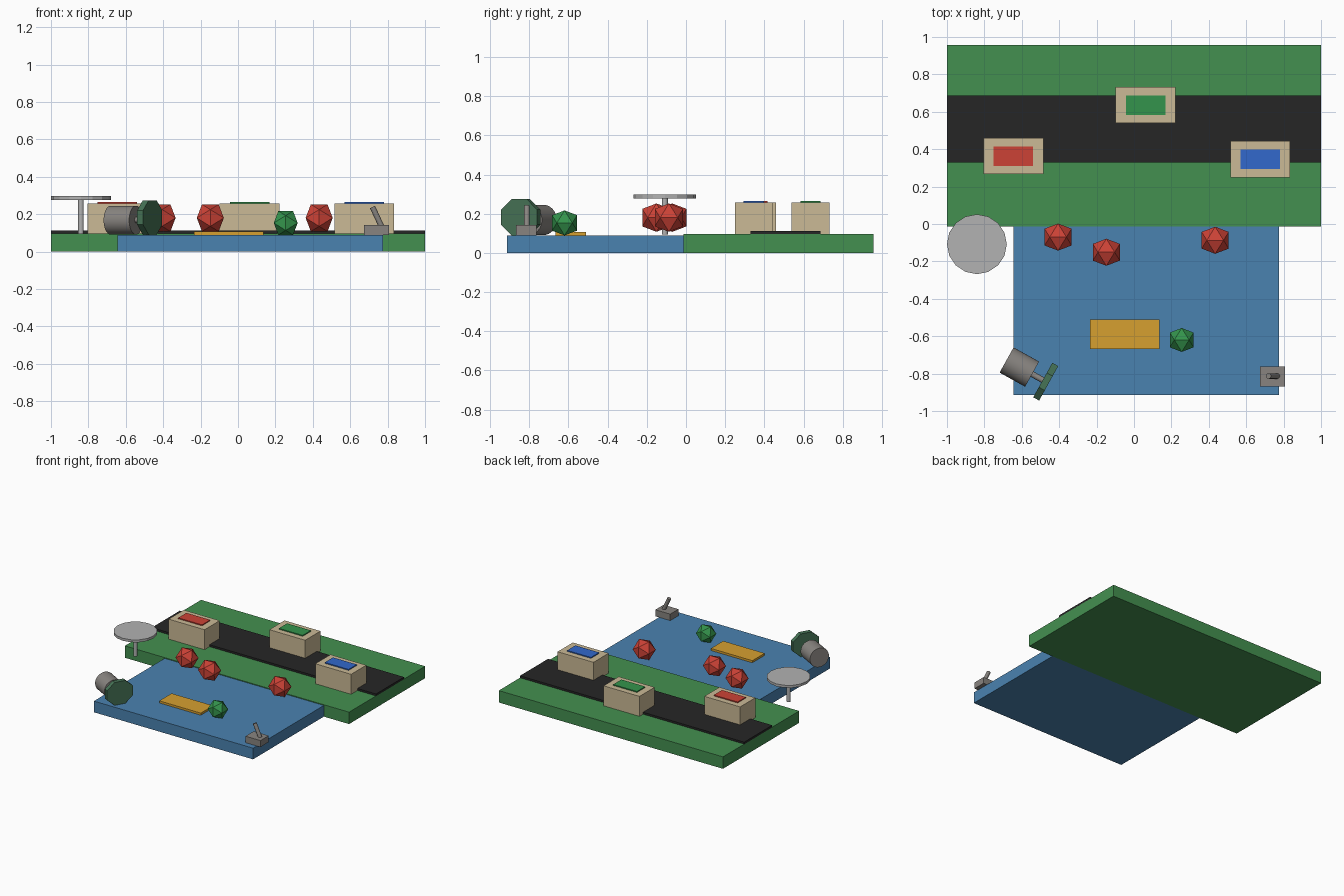
import bpy, bmesh
from math import radians, cos, sin, pi, sqrt
from mathutils import Matrix, Vector

if "Cube" in bpy.data.objects:
    bpy.data.objects.remove(bpy.data.objects["Cube"])


def material(name, rgb):
    m = bpy.data.materials.new(name)
    lin = [((c / 255 + 0.055) / 1.055) ** 2.4 for c in rgb]
    m.diffuse_color = (*lin, 1)
    m.use_nodes = True
    m.node_tree.nodes["Principled BSDF"].inputs["Base Color"].default_value = m.diffuse_color
    return m


GREEN = material("grass", (68, 144, 80))
BLUE = material("water", (74, 130, 176))
BLACK = material("asphalt", (38, 38, 38))
TAN = material("tan", (203, 186, 150))
RED = material("red", (204, 66, 54))
LEAF = material("leaf_green", (52, 148, 76))
ROYAL = material("royal_blue", (50, 104, 204))
GOLD = material("gold", (214, 160, 48))
WHEEL = material("wheel_green", (70, 115, 86))
LIGHT = material("light_grey", (178, 178, 178))
STEEL = material("steel", (136, 132, 128))


def finish(name, bm, mat, smooth=False):
    bmesh.ops.recalc_face_normals(bm, faces=bm.faces)
    me = bpy.data.meshes.new(name)
    bm.to_mesh(me)
    bm.free()
    me.materials.append(mat)
    ob = bpy.data.objects.new(name, me)
    bpy.context.collection.objects.link(ob)
    if smooth:
        bpy.context.view_layer.objects.active = ob
        ob.select_set(True)
        bpy.ops.object.shade_smooth_by_angle(angle=radians(35))
        ob.select_set(False)
    return ob


def box(name, x, y, z, mat):
    bm = bmesh.new()
    bmesh.ops.create_cube(bm, size=1)
    for v in bm.verts:
        v.co = [(a + b) / 2 + c * (b - a) for (a, b), c in zip((x, y, z), v.co)]
    return finish(name, bm, mat)


def rod(name, start, end, radius, sides, mat, turn=0, widen=1, smooth=False):
    # cylinder between two points
    a, b = Vector(start), Vector(end)
    d = b - a
    bm = bmesh.new()
    bmesh.ops.create_cone(bm, cap_ends=True, segments=sides,
                          radius1=radius, radius2=radius, depth=d.length)
    spin = Matrix.Diagonal((widen, 1, 1, 1)) @ Matrix.Rotation(turn, 4, 'Z')
    bm.transform(Matrix.Translation((a + b) / 2)
                 @ d.to_track_quat('Z', 'Y').to_matrix().to_4x4() @ spin)
    return finish(name, bm, mat, smooth)


def gem(name, centre, radius, mat):
    # icosahedron resting with an edge on top
    t = (1 + sqrt(5)) / 2
    s = radius / sqrt(1 + t * t)
    bm = bmesh.new()
    for i in (-1, 1):
        for j in (-t, t):
            for p in ((i, 0, j), (0, j, i), (j, i, 0)):
                bm.verts.new(Vector(centre) + s * Vector(p))
    bmesh.ops.convex_hull(bm, input=bm.verts[:])
    return finish(name, bm, mat)


# ground plates and road
box("grass_plate", (-1, 1), (-0.013, 0.957), (0, 0.096), GREEN)
box("water_plate", (-0.645, 0.775), (-0.915, -0.013), (0, 0.09), BLUE)
box("road", (-1, 1), (0.33, 0.687), (0.094, 0.112), BLACK)

# three crates with coloured lids
for name, cx, cy, mat in (("red", -0.645, 0.363, RED),
                          ("green", 0.062, 0.636, LEAF),
                          ("blue", 0.675, 0.346, ROYAL)):
    box(name + "_crate", (cx - 0.16, cx + 0.16), (cy - 0.097, cy + 0.097), (0.096, 0.257), TAN)
    box(name + "_lid", (cx - 0.106, cx + 0.106), (cy - 0.052, cy + 0.052), (0.252, 0.265), mat)

# faceted balls
for i, (x, y) in enumerate(((-0.406, -0.07), (-0.148, -0.151), (0.434, -0.087))):
    gem(f"red_ball_{i + 1}", (x, y, 0.18), 0.085, RED)
gem("green_ball", (0.255, -0.62, 0.153), 0.075, LEAF)

# flat gold slab
box("gold_slab", (-0.235, 0.135), (-0.667, -0.51), (0.088, 0.107), GOLD)

# round table
rod("table_pole", (-0.84, -0.108, 0.095), (-0.84, -0.108, 0.28), 0.015, 12, LIGHT, smooth=True)
rod("table_top", (-0.84, -0.108, 0.277), (-0.84, -0.108, 0.297), 0.16, 16, LIGHT)

# motor with octagonal wheel
axis = Vector((cos(radians(-29)), sin(radians(-29)), 0))
body = Vector((-0.613, -0.765, 0.168))
wheel = Vector((-0.472, -0.843, 0.182))
rod("motor_body", body - axis * 0.078, body + axis * 0.078, 0.077, 32, STEEL, smooth=True)
rod("motor_shaft", body + axis * 0.07, wheel, 0.016, 16, STEEL, smooth=True)
rod("motor_wheel", wheel - axis * 0.018, wheel + axis * 0.018, 0.1, 8, WHEEL,
    turn=pi / 8, widen=1.14)

# lever switch
box("lever_base", (0.675, 0.808), (-0.868, -0.763), (0.09, 0.142), STEEL)
rod("lever_handle", (0.767, -0.813, 0.135), (0.719, -0.813, 0.238), 0.015, 12, STEEL, smooth=True)
